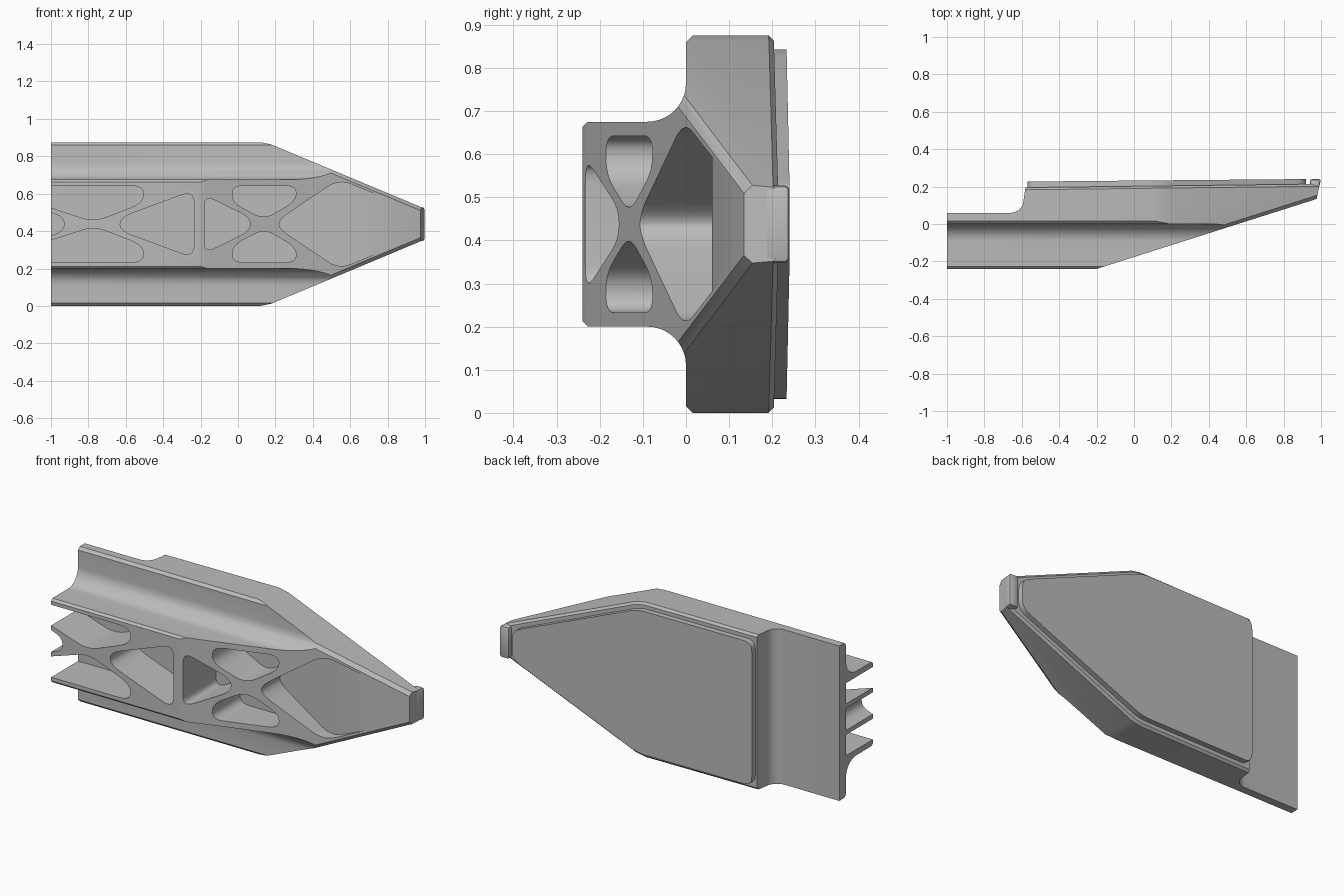
import bpy, bmesh, math
from mathutils import Vector

cube = bpy.data.objects.get("Cube")
if cube:
    bpy.data.objects.remove(cube, do_unlink=True)

MID = 0.4375    # half height; parts are modelled about their mirror plane

grey = bpy.data.materials.new("plain grey")
grey.use_nodes = True
grey.diffuse_color = (0.5, 0.5, 0.5, 1)
grey.node_tree.nodes["Principled BSDF"].inputs["Base Color"].default_value = (0.5, 0.5, 0.5, 1)


def mirrored(half):
    """Close a half outline across the mirror plane."""
    return half + [(a, -b) for a, b in reversed(half)]


def rounded(pts, r, steps=7):
    """Round the corners of a polygon with short curves."""
    out = []
    for i, p in enumerate(pts):
        p, a, b = Vector(p), Vector(pts[i - 1]), Vector(pts[(i + 1) % len(pts)])
        start = p + (a - p).normalized() * min(r, (a - p).length * 0.48)
        end = p + (b - p).normalized() * min(r, (b - p).length * 0.48)
        for k in range(steps):
            t = k / (steps - 1)
            out.append(tuple(start * (1 - t) ** 2 + p * 2 * t * (1 - t) + end * t * t))
    return out


def prism(name, pts, axis, lo, hi):
    """Extrude a flat outline along x, y or z."""
    place = [lambda a, b, t: (t, a, b), lambda a, b, t: (a, t, b), lambda a, b, t: (a, b, t)][axis]
    bm = bmesh.new()
    ends = [[bm.verts.new(place(a, b, t)) for a, b in pts] for t in (lo, hi)]
    bm.faces.new(ends[0])
    bm.faces.new(ends[1])
    for i in range(len(pts)):
        bm.faces.new((ends[0][i - 1], ends[0][i], ends[1][i], ends[1][i - 1]))
    bmesh.ops.recalc_face_normals(bm, faces=bm.faces)
    mesh = bpy.data.meshes.new(name)
    bm.to_mesh(mesh)
    bm.free()
    mesh.materials.append(grey)
    obj = bpy.data.objects.new(name, mesh)
    obj.location.z = MID
    bpy.context.collection.objects.link(obj)
    return obj


def activate(obj):
    bpy.ops.object.select_all(action='DESELECT')
    obj.select_set(True)
    bpy.context.view_layer.objects.active = obj


def subtract(obj, cutter):
    mod = obj.modifiers.new("cut", 'BOOLEAN')
    mod.operation, mod.solver, mod.object = 'DIFFERENCE', 'EXACT', cutter
    activate(obj)
    bpy.ops.object.modifier_apply(modifier=mod.name)
    bpy.data.objects.remove(cutter, do_unlink=True)


def soften(obj, width=0):
    activate(obj)
    if width:
        mod = obj.modifiers.new("edge", 'BEVEL')
        mod.width, mod.segments, mod.limit_method = width, 2, 'ANGLE'
        mod.angle_limit = math.radians(40)
        bpy.ops.object.modifier_apply(modifier=mod.name)
    bpy.ops.object.shade_smooth_by_angle(angle=math.radians(30))


# Body section: wide plate with a filleted rib block in front
R = 0.09
arc = [math.pi / 2 * k / 10 for k in range(11)]
section = [(0.3, MID), (0.015, MID), (0, MID - 0.015)]
section += [(-R + R * math.cos(a), 0.2375 + R - R * math.sin(a)) for a in arc]
section += [(-0.228, 0.2375), (-0.24, 0.2255)]
body = prism("body", mirrored(section), 0, -1, 1.1)

# Trim planes: pointed sides, sloping nose, tilted back, and their chamfers
bm = bmesh.new()
bm.from_mesh(body.data)


def trim(normal, dist):
    bmesh.ops.bisect_plane(bm, geom=bm.verts[:] + bm.edges[:] + bm.faces[:], dist=1e-5,
                           plane_co=normal * (dist / normal.length_squared),
                           plane_no=normal.normalized(), clear_outer=True)
    bmesh.ops.holes_fill(bm, edges=[e for e in bm.edges if e.is_boundary], sides=0)


slope = Vector((0.375, -1.18, 0)).normalized()
slope_d = slope.dot(Vector((-0.2, -0.24, 0)))
back, back_d = Vector((-0.012, 1, 0)), 0.202
trim(slope, slope_d)
trim(Vector((1, -0.2, 0)), 0.95)
trim(back, back_d)
for s in (1, -1):
    corner = Vector((0.15, 0, s * MID))
    for degrees, inset in ((22.7, 0), (11.35, 0.006), (0, 0)):
        a = math.radians(degrees)
        side = Vector((math.sin(a), 0, s * math.cos(a)))
        d = side.dot(corner) - inset
        if degrees:
            trim(side, d)
            trim(side + slope, d + slope_d - 0.018)
        trim(side + back, d + back_d - 0.012)
bmesh.ops.recalc_face_normals(bm, faces=bm.faces)
bm.to_mesh(body.data)
bm.free()

# Thin tail: curved step in the back
step = [(-1.1, 0.06)] + [(-0.66 + 0.07 * math.sin(a), 0.13 - 0.07 * math.cos(a)) for a in arc]
step += [(-0.58, 0.2), (-0.58, 0.4), (-1.1, 0.4)]
subtract(body, prism("tail_cutter", step, 2, -1, 1))

# Truss pockets: centred ones are mirrored outlines, the others come in pairs
centred = [
    ([(-1.1, 0.1), (-0.93, 0.035)], 0.04, 0.0),
    ([(-0.235, 0.18), (-0.63, 0.035)], 0.07, 0.0),
    ([(-0.18, 0.155), (0.065, 0.035)], 0.06, 0.06),
    ([(0.22, 0.025), (0.54, 0.24), (0.82, 0.125)], 0.07, 0.06),
]
paired = [
    ([(-1.1, 0.205), (-0.505, 0.205), (-0.505, 0.115), (-0.77, 0.012), (-1.1, 0.12)], 0.07, 0.0),
    ([(-0.03, 0.205), (0.31, 0.205), (0.31, 0.125), (0.14, 0.025), (-0.03, 0.115)], 0.06, 0.06),
]
pockets = [(mirrored(half), r, floor) for half, r, floor in centred]
for pts, r, floor in paired:
    pockets += [([(x, s * z) for x, z in pts], r, floor) for s in (1, -1)]
for pts, r, floor in pockets:
    subtract(body, prism("pocket_cutter", rounded(pts, r), 1, -0.5, floor))
soften(body)

# Raised pad on the back, tilted with the body
pad = prism("back_pad", rounded(mirrored([(-0.57, 0.405), (0.14, 0.405), (0.92, 0.08)]), 0.05),
            1, 0.18, 0.232)
for v in pad.data.vertices:
    v.co.y += 0.009 * v.co.x
soften(pad)

# Rounded lip at the tip
lip = prism("tip_lip", [(0.945, 0.15), (0.975, 0.135), (1.0, 0.24), (0.94, 0.24)], 2, -0.09, 0.09)
soften(lip, 0.012)
